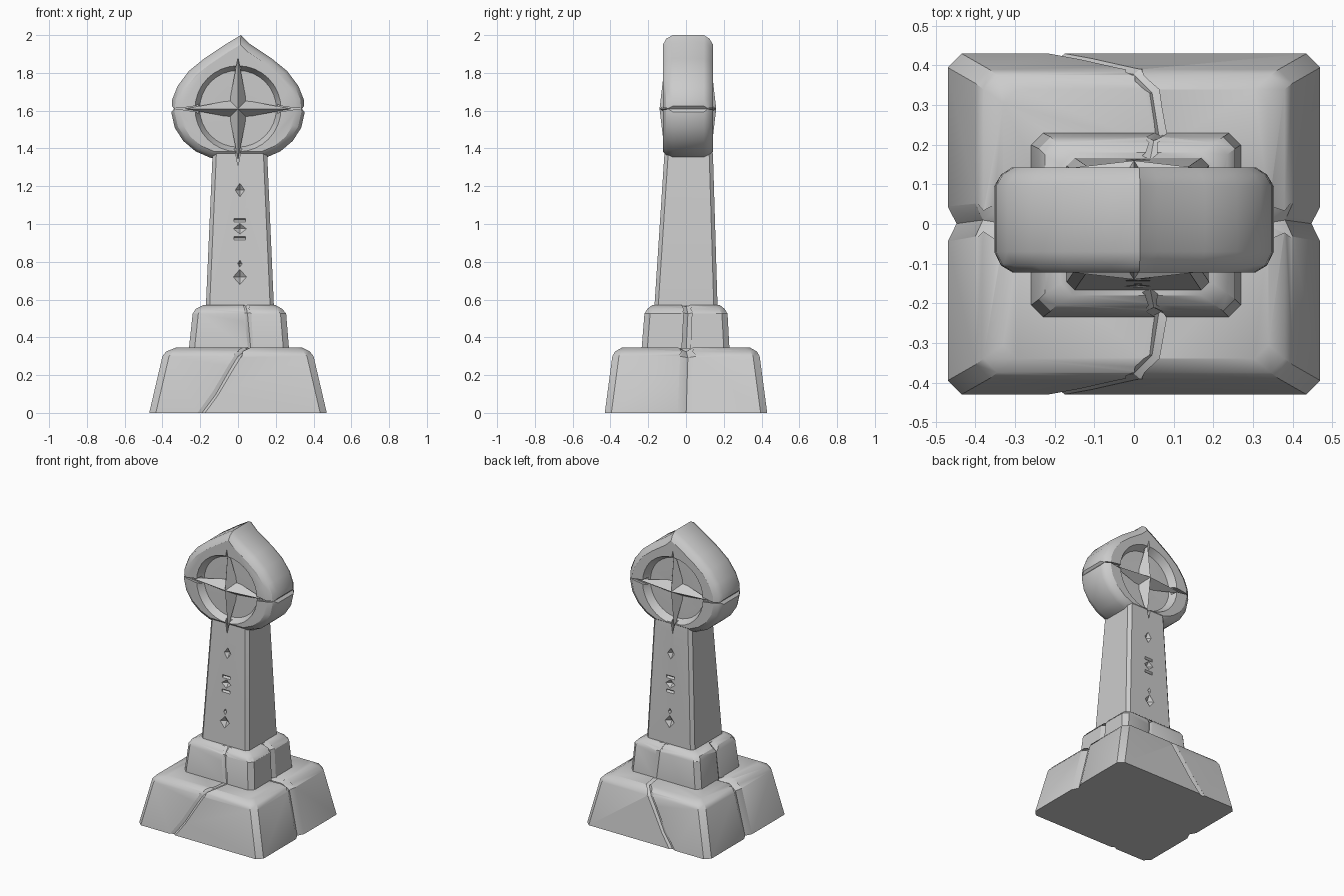
import bpy, bmesh, math
from mathutils import Vector

if "Cube" in bpy.data.objects:
    bpy.data.objects.remove(bpy.data.objects["Cube"])

ZC, YC = 1.61, 0.01          # head centre


def loft(name, rings):
    """Skin closed rings of points; a one-point ring makes a tip."""
    bm = bmesh.new()
    rs = [[bm.verts.new(p) for p in r] for r in rings]
    for a, b in zip(rs, rs[1:]):
        n = max(len(a), len(b))
        for i in range(n):
            j = (i + 1) % n
            quad = [a[i % len(a)], a[j % len(a)], b[j % len(b)], b[i % len(b)]]
            bm.faces.new(list(dict.fromkeys(quad)))
    for r in (rs[0], rs[-1]):
        if len(r) > 2:
            bm.faces.new(r)
    bmesh.ops.recalc_face_normals(bm, faces=bm.faces)
    me = bpy.data.meshes.new(name)
    bm.to_mesh(me)
    bm.free()
    ob = bpy.data.objects.new(name, me)
    bpy.context.collection.objects.link(ob)
    return ob


def block(name, levels, c):
    """Stack of corner-cut rectangles: (z, x0, x1, y0, y1)."""
    return loft(name, [[(x0 + c, y0, z), (x1 - c, y0, z), (x1, y0 + c, z), (x1, y1 - c, z),
                        (x1 - c, y1, z), (x0 + c, y1, z), (x0, y1 - c, z), (x0, y0 + c, z)]
                       for z, x0, x1, y0, y1 in levels])


def activate(ob):
    bpy.ops.object.select_all(action='DESELECT')
    ob.select_set(True)
    bpy.context.view_layer.objects.active = ob


def carve(ob, cutters):
    activate(ob)
    for c in cutters:
        m = ob.modifiers.new('carve', 'BOOLEAN')
        m.operation, m.solver, m.object = 'DIFFERENCE', 'EXACT', c
        bpy.ops.object.modifier_apply(modifier=m.name)


def crack(points, out, d, w):
    """Diamond-section cutter following a path along a surface."""
    pts, out, rings = [Vector(p) for p in points], Vector(out), []
    for i, p in enumerate(pts):
        t = pts[min(i + 1, len(pts) - 1)] - pts[max(i - 1, 0)]
        side = t.cross(out).normalized() * w
        o = side.cross(t).normalized() * d
        rings.append([p + o, p + side, p - o, p - side])
    return loft('cutter', rings)


def star(name, s, arms, r, tip, inner, peak, back):
    """Four-point star; depths measured from the head's mid plane, s = -1 front."""
    ring = []
    for k, a in enumerate(arms):        # right, top, left, bottom
        t = math.pi / 2 * k
        for rad, ang, dep in ((a, t, tip), (r, t + math.pi / 4, inner)):
            ring.append((rad * math.cos(ang), YC + s * dep, ZC + rad * math.sin(ang)))
    return loft(name, [[(0, YC + s * back, ZC)], ring, [(0, YC + s * peak, ZC)]])


def gem(x, y, z, w, h, d):
    """Eight-faced carving cutter."""
    return loft('cutter', [[(x, y - d, z)],
                           [(x + w, y, z), (x, y, z + h), (x - w, y, z), (x, y, z - h)],
                           [(x, y + d, z)]])


# stepped plinth
base = block('base', [(0, -.47, .47, -.43, .43), (.30, -.40, .40, -.39, .39),
                      (.325, -.38, .38, -.375, .375), (.345, -.33, .34, -.34, .34)], .035)
step = block('step', [(.34, -.26, .27, -.235, .23), (.525, -.24, .255, -.22, .22),
                      (.55, -.225, .235, -.205, .205), (.57, -.185, .20, -.18, .18)], .03)
shaft = block('shaft', [(.565, -.17, .19, -.167, .167), (1.36, -.135, .155, -.115, .143),
                        (1.39, -.13, .15, -.112, .14)], .02)

# pointed round head, rounded towards front and back
half = [(.06, 1.955), (.18, 1.875), (.26, 1.81), (.32, 1.73), (.348, 1.66), (.353, 1.59),
        (.335, 1.51), (.29, 1.44), (.225, 1.385), (.145, 1.35)]
outline = [(.015, 2.0)] + half + [(-x, z) for x, z in reversed(half)]
head = loft('head', [[(x * k, y, ZC + (z - ZC) * k) for x, z in outline]
                     for y, k in ((-.122, .87), (-.105, .95), (-.07, 1),
                                  (.095, 1), (.125, .95), (.143, .87))])

# round recesses with star-shaped grooves, and a raised star on each face
head_cut, shaft_cut = [], []
for s, label in ((-1, 'front'), (1, 'back')):
    head_cut.append(loft('cutter', [
        [(r * math.cos(a * math.tau / 32), YC + s * d, ZC + r * math.sin(a * math.tau / 32))
         for a in range(32)] for d, r in ((.085, .203), (.14, .232))]))
    groove = star('cutter', s, (.36, .30, .36, .33), .075, .112, .088, .32, .083)
    head_cut.append(groove)
    shaft_cut.append(groove)
    star(label + '_star', s, (.28, .275, .28, .27), .062, .118, .08, .15, .07)
for s in (-1, 1):
    head_cut.append(crack([(s * .356, -.2, ZC), (s * .356, .2, ZC)], (s, 0, 0), .018, .02))
carve(head, head_cut)

# carved marks down the shaft
for s in (-1, 1):
    face = lambda z: s * (.167 - (z - .567) * (.065 if s < 0 else .03))
    for z, w, h in ((1.18, .025, .04), (.975, .035, .03), (.72, .035, .045), (.79, .012, .02)):
        shaft_cut.append(gem(.01, face(z), z, w, h, .025))
    for z in (.925, 1.02):
        shaft_cut.append(crack([(-.02, face(z), z), (.04, face(z), z)], (0, s, 0), .012, .01))
carve(shaft, shaft_cut)

# weathering cracks across the plinth
base_cut, step_cut = [], []
for s in (-1, 1):
    base_cut.append(crack([(-.21, s * .432, -.02), (-.12, s * .418, .10), (-.04, s * .397, .24),
                           (.0, s * .388, .305), (.05, s * .335, .347), (.07, s * .2, .347)],
                          (0, s, .5), .012, .022))
    base_cut.append(crack([(s * .475, 0, -.02), (s * .402, .01, .30), (s * .335, 0, .347),
                           (s * .2, 0, .347)], (s, 0, .5), .022, .045))
    step_cut.append(crack([(s * .268, 0, .32), (s * .25, .01, .53), (s * .19, 0, .575)],
                          (s, 0, .3), .016, .03))
    step_cut.append(crack([(.07, s * .233, .32), (.05, s * .22, .53), (.04, s * .17, .575)],
                          (0, s, .3), .01, .02))
carve(base, base_cut)
carve(step, step_cut)

# tidy up cutters and shade
for ob in list(bpy.data.objects):
    if ob.name.startswith('cutter'):
        bpy.data.objects.remove(ob)
for ob in list(bpy.data.objects):
    activate(ob)
    bpy.ops.object.shade_smooth_by_angle(angle=math.radians(32))
